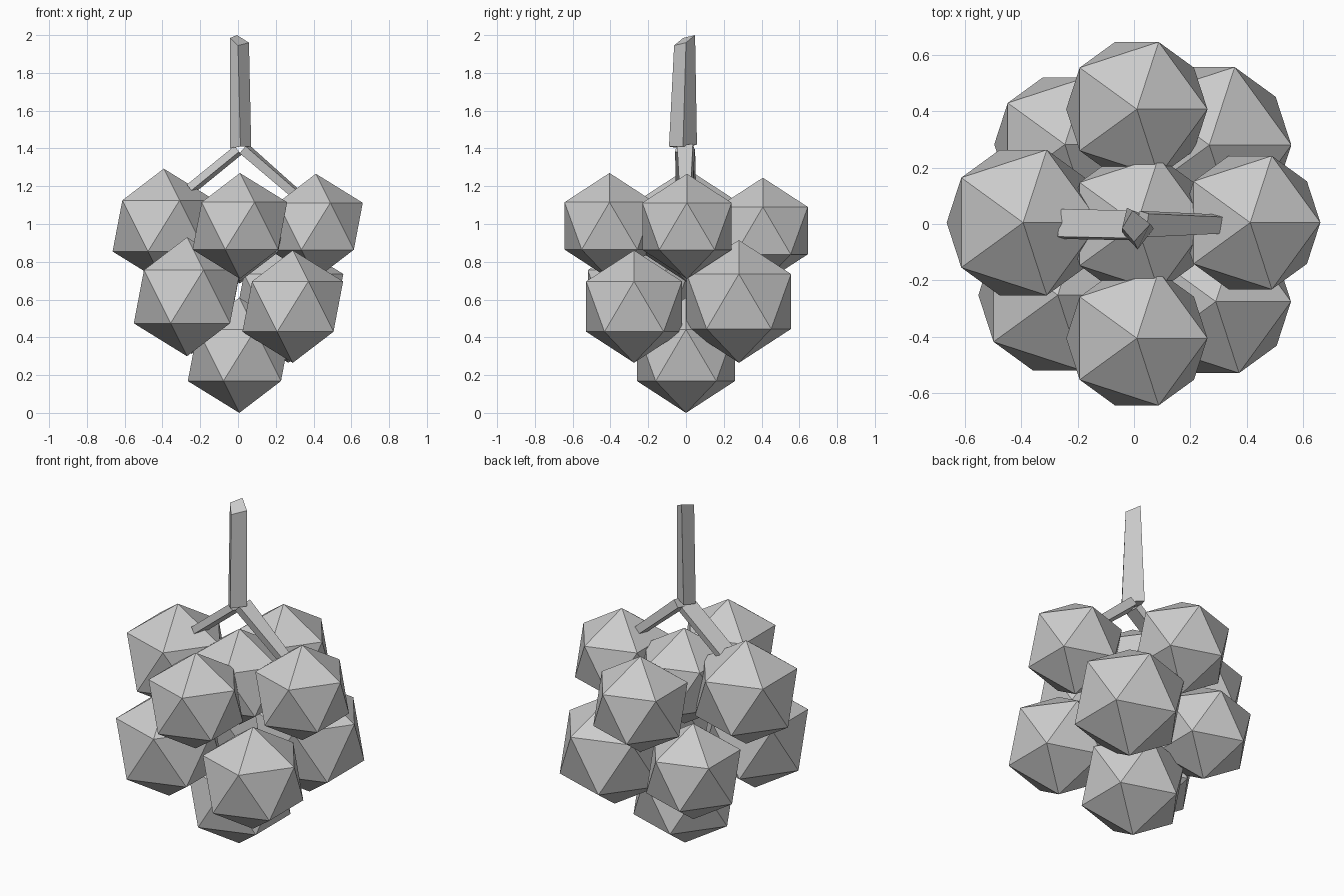
import bpy
import bmesh
from math import radians
from mathutils import Vector, Matrix

cube = bpy.data.objects.get("Cube")
if cube:
    bpy.data.objects.remove(cube, do_unlink=True)

# One plain grey for everything
grey = bpy.data.materials.new("light_grey")
grey.use_nodes = True
colour = (0.6, 0.6, 0.6, 1)
grey.diffuse_color = colour
grey.node_tree.nodes["Principled BSDF"].inputs["Base Color"].default_value = colour


def add_object(name, bm):
    bmesh.ops.recalc_face_normals(bm, faces=bm.faces)
    mesh = bpy.data.meshes.new(name)
    bm.to_mesh(mesh)
    bm.free()
    mesh.materials.append(grey)
    obj = bpy.data.objects.new(name, mesh)
    bpy.context.collection.objects.link(obj)
    return obj


def berry(name, centre, radius):
    bm = bmesh.new()
    bmesh.ops.create_icosphere(bm, subdivisions=1, radius=radius,
                               matrix=Matrix.Translation(centre))
    return add_object(name, bm)


def loft(name, start, end):
    """Closed four-sided bar between two rings of corners."""
    bm = bmesh.new()
    a = [bm.verts.new(p) for p in start]
    b = [bm.verts.new(p) for p in end]
    bm.faces.new(a[::-1])
    bm.faces.new(b)
    for i in range(4):
        j = (i + 1) % 4
        bm.faces.new((a[i], a[j], b[j], b[i]))
    return add_object(name, bm)


def beam(name, start, end, size_start, size_end, roll):
    """Tapered bar; sizes are (width along y, thickness)."""
    start, end = Vector(start), Vector(end)
    axis = (end - start).normalized()
    turn = Matrix.Rotation(radians(roll), 3, axis)
    side = turn @ Vector((0, 1, 0))
    up = turn @ axis.cross(Vector((0, 1, 0)))

    def ring(c, size):
        return [c + side * size[0] / 2 * u + up * size[1] / 2 * v
                for u, v in ((-1, -1), (1, -1), (1, 1), (-1, 1))]
    return loft(name, ring(start, size_start), ring(end, size_end))


# Berries: upper layer, middle layer and the tip
berries = {
    "upper_front_berry": ((0.01, -0.405, 0.99), 0.28),
    "upper_back_berry": ((0.01, 0.407, 0.965), 0.28),
    "upper_right_berry": ((-0.393, 0.005, 0.99), 0.303),
    "upper_left_berry": ((0.412, 0.005, 0.988), 0.278),
    "upper_centre_berry": ((0.01, 0, 0.976), 0.28),
    "middle_front_right_berry": ((-0.27, -0.252, 0.615), 0.315),
    "middle_front_left_berry": ((0.29, -0.275, 0.563), 0.298),
    "middle_back_left_berry": ((0.267, 0.28, 0.59), 0.325),
    "middle_back_right_berry": ((-0.245, 0.282, 0.592), 0.28),
    "bottom_berry": ((0.007, 0, 0.305), 0.305),
}
for name, (centre, radius) in berries.items():
    berry(name, centre, radius)

# Stem with a slanted cut top
loft("stem",
     [(-0.042, -0.03, 1.4), (0.013, -0.09, 1.41), (0.07, -0.016, 1.41), (-0.025, 0.058, 1.42)],
     [(-0.042, -0.015, 1.985), (0, -0.063, 1.945), (0.058, 0, 1.96), (-0.005, 0.048, 2.0)])

# Two branches reaching down to the side berries
beam("right_branch", (0, -0.005, 1.39), (-0.252, 0, 1.185), (0.1, 0.04), (0.1, 0.04), 12)
beam("left_branch", (0.03, 0, 1.4), (0.30, 0, 1.165), (0.085, 0.05), (0.06, 0.045), 12)
